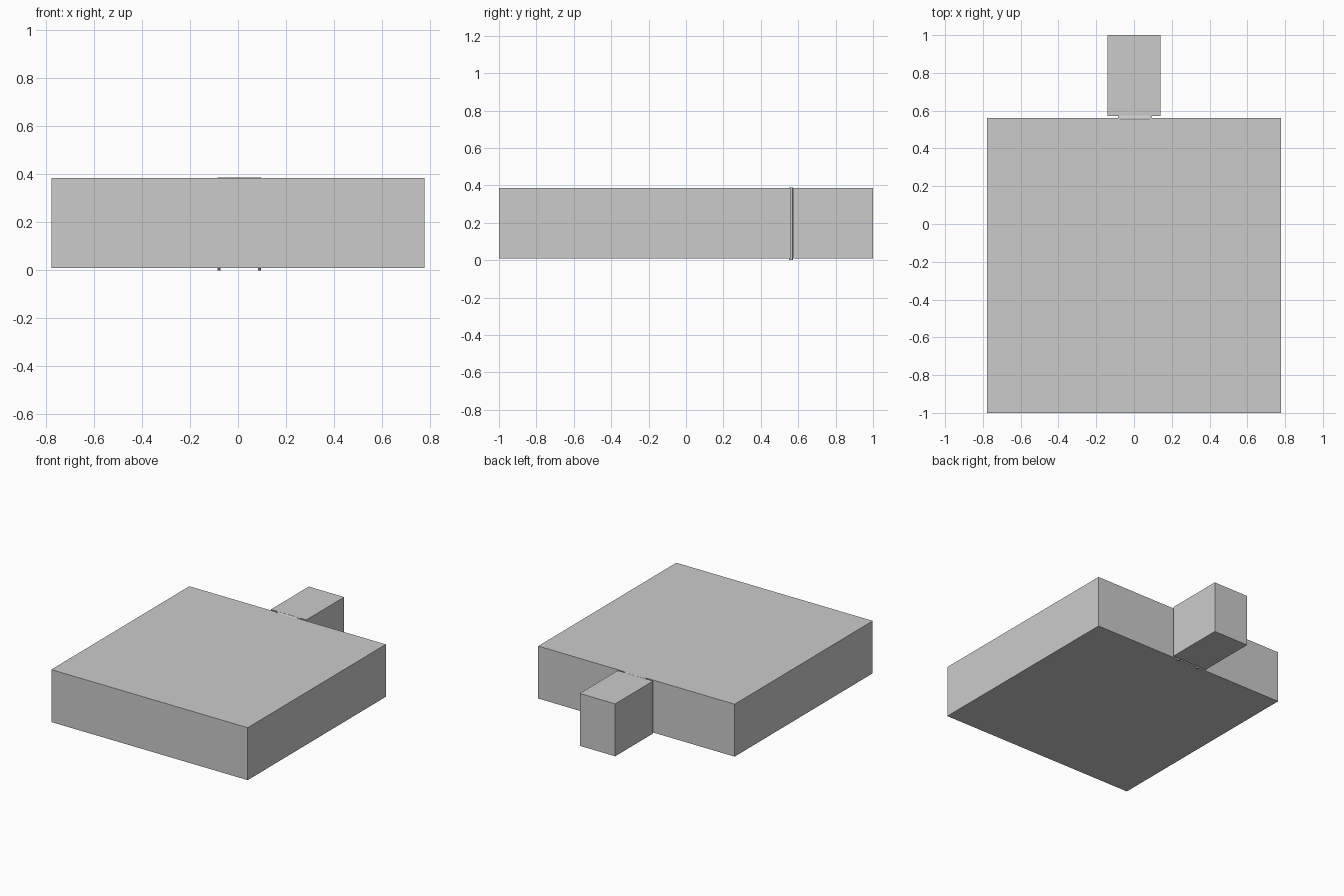
import bpy
from math import pi

if "Cube" in bpy.data.objects:
    bpy.data.objects.remove(bpy.data.objects["Cube"])


def box(name, x, y, z):
    """Box from (min, max) pairs."""
    bpy.ops.mesh.primitive_cube_add(
        size=1, location=[(a + b) / 2 for a, b in (x, y, z)])
    ob = bpy.context.object
    ob.name = name
    ob.scale = [b - a for a, b in (x, y, z)]
    bpy.ops.object.transform_apply(location=False, rotation=False, scale=True)
    return ob


def rod(name, location, length, rx, ry, rotation=(0, 0, 0)):
    """Thin oval rod along its local z axis."""
    bpy.ops.mesh.primitive_cylinder_add(
        vertices=12, radius=1, depth=1, location=location, rotation=rotation)
    ob = bpy.context.object
    ob.name = name
    ob.scale = (rx, ry, length)
    bpy.ops.object.transform_apply(location=False, rotation=False, scale=True)
    bpy.ops.object.shade_smooth_by_angle()
    return ob


# Two plain blocks with a narrow gap between them
box("main_block", (-0.777, 0.777), (-1.0, 0.56), (0.01, 0.385))
box("rear_block", (-0.14, 0.14), (0.572, 1.0), (0.01, 0.385))

# Thin staple-shaped link in the gap: two legs and a top bar
left, right, link_y, top = -0.079, 0.089, 0.561, 0.388
for name, x in (("link_leg_left", left), ("link_leg_right", right)):
    rod(name, (x, link_y, top / 2), top, 0.006, 0.011)
rod("link_top_bar", ((left + right) / 2, link_y, top - 0.006),
    right - left, 0.006, 0.011, (0, pi / 2, 0))
